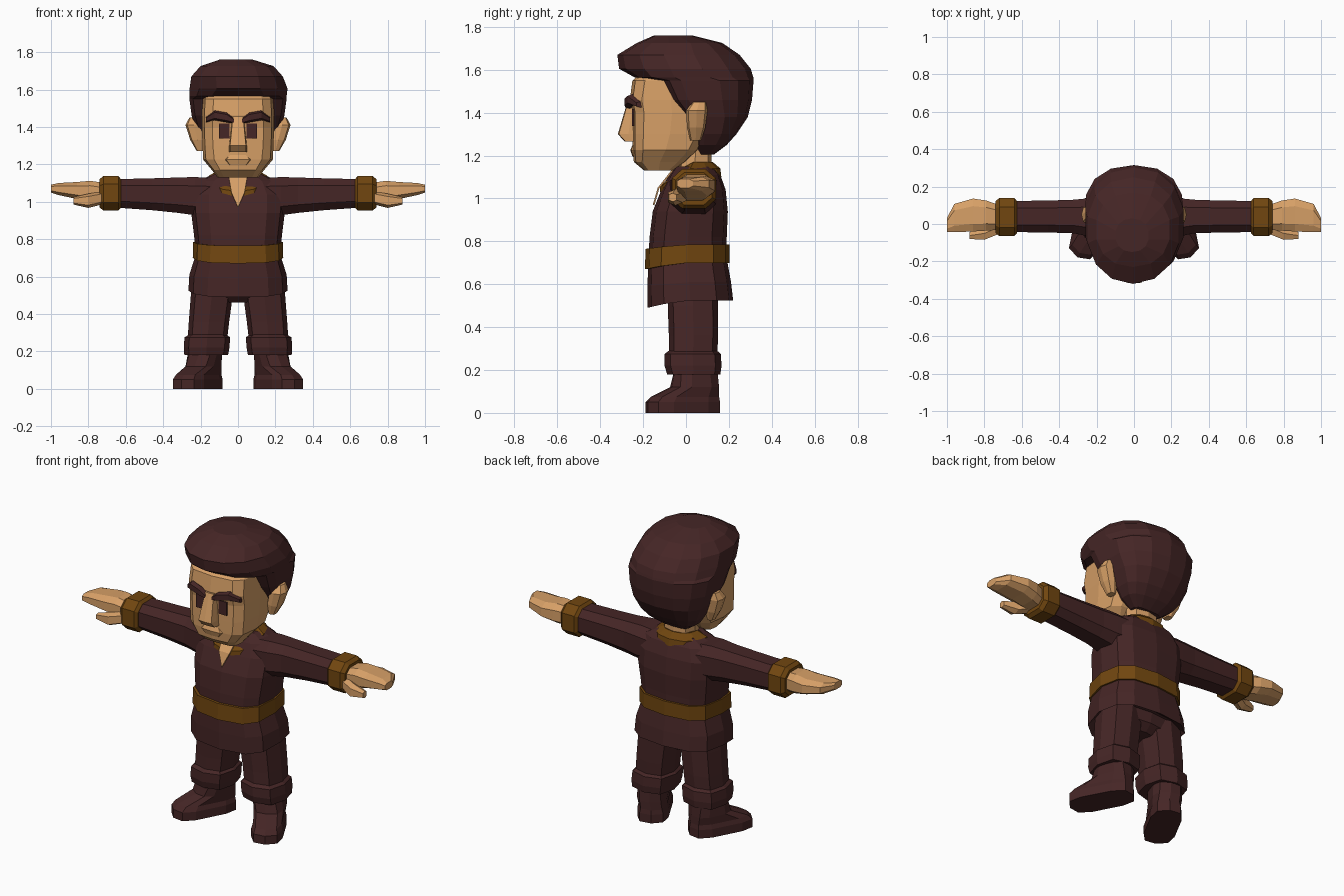
import bpy, bmesh, math
from mathutils import Vector


def material(name, color):
    m = bpy.data.materials.new(name)
    m.diffuse_color = (*color, 1)
    return m


DARK = material("dark_maroon_cloth", (0.060, 0.019, 0.019))
SKIN = material("warm_skin", (0.68, 0.35, 0.135))
TRIM = material("brown_trim", (0.165, 0.062, 0.005))


def spow(v, e):
    return math.copysign(abs(v) ** e, v) if abs(v) > 1e-6 else 0.0


def level(z, hw, yf, yb, cx=0, e=0.7, eb=None, n=12, drop=0, rot=0):
    """Horizontal outline from front yf to back yb; drop lowers its front."""
    cy, hd = (yf + yb) / 2, (yb - yf) / 2
    a, pts = math.radians(rot), []
    for i in range(n):
        t = 2 * math.pi * i / n
        f = math.cos(t)
        ex = e if f > -0.01 or eb is None else eb
        x, y = hw * spow(math.sin(t), ex), -hd * spow(f, ex)
        pts.append(Vector((cx + x * math.cos(a) - y * math.sin(a),
                           cy + x * math.sin(a) + y * math.cos(a),
                           z - drop * max(0, f))))
    return pts


def slice_x(x, y, z, hy, hz, e=0.7, n=8):
    """Outline standing across the x axis."""
    return [Vector((x, y + hy * spow(math.cos(t), e), z + hz * spow(math.sin(t), e)))
            for t in (2 * math.pi * (i + 0.5) / n for i in range(n))]


def finish(name, bm, mat, mirror=False):
    bmesh.ops.recalc_face_normals(bm, faces=bm.faces)
    me = bpy.data.meshes.new(name)
    bm.to_mesh(me)
    bm.free()
    me.materials.append(mat)
    ob = bpy.data.objects.new(name, me)
    bpy.context.collection.objects.link(ob)
    if mirror:
        ob.modifiers.new("mirror", 'MIRROR').use_mirror_merge = False
    return ob


def loft(name, rings, mat, mirror=False):
    bm = bmesh.new()
    rows = [[bm.verts.new(p) for p in r] for r in rings]
    n = len(rows[0])
    for a, b in zip(rows, rows[1:]):
        for i in range(n):
            j = (i + 1) % n
            bm.faces.new((a[i], a[j], b[j], b[i]))
    bm.faces.new(rows[0])
    bm.faces.new(rows[-1])
    return finish(name, bm, mat, mirror)


# Tunic: recessed hem, skirt, waist, chest and shoulders
loft("tunic", [
    level(0.56, 0.22, -0.13, 0.17, drop=0.02),
    level(0.525, 0.265, -0.18, 0.22, drop=0.035),
    level(0.61, 0.26, -0.18, 0.21, drop=0.02),
    level(0.72, 0.225, -0.175, 0.19),
    level(0.82, 0.235, -0.17, 0.19),
    level(0.94, 0.25, -0.155, 0.195),
    level(1.04, 0.25, -0.115, 0.185),
    level(1.11, 0.21, -0.08, 0.16),
    level(1.15, 0.13, -0.05, 0.13)], DARK)

# Belt
loft("belt", [
    level(0.70, 0.228, -0.175, 0.19, drop=0.03),
    level(0.70, 0.242, -0.192, 0.203, drop=0.03),
    level(0.785, 0.24, -0.188, 0.203, drop=0.02),
    level(0.785, 0.228, -0.17, 0.19, drop=0.02)], TRIM)

# Collar and the open neckline
loft("collar", [
    level(1.10, 0.16, -0.122, 0.165, e=0.9, drop=0.07),
    level(1.14, 0.155, -0.12, 0.16, e=0.9, drop=0.085),
    level(1.17, 0.10, -0.055, 0.125, e=0.9, drop=0.05)], TRIM)
bm = bmesh.new()
vs = [bm.verts.new(p) for p in ((-0.05, -0.065, 1.135), (0.05, -0.065, 1.135),
                                (0.035, -0.132, 1.05), (0, -0.155, 0.97),
                                (-0.035, -0.132, 1.05))]
bm.faces.new((vs[0], vs[1], vs[2], vs[4]))
bm.faces.new((vs[4], vs[2], vs[3]))
finish("neckline", bm, SKIN).modifiers.new("thick", 'SOLIDIFY').thickness = 0.008

# Sleeves, cuffs, hands and thumbs
loft("sleeve", [
    slice_x(0.12, 0.035, 1.03, 0.12, 0.10),
    slice_x(0.23, 0.035, 1.03, 0.11, 0.108),
    slice_x(0.32, 0.04, 1.035, 0.095, 0.10),
    slice_x(0.46, 0.04, 1.04, 0.09, 0.09),
    slice_x(0.66, 0.04, 1.045, 0.088, 0.08)], DARK, True)
loft("cuff", [
    slice_x(0.625, 0.037, 1.045, 0.09, 0.08),
    slice_x(0.64, 0.037, 1.045, 0.108, 0.097),
    slice_x(0.72, 0.037, 1.045, 0.108, 0.097),
    slice_x(0.74, 0.037, 1.045, 0.09, 0.08)], TRIM, True)
loft("hand", [
    slice_x(0.72, 0.035, 1.045, 0.07, 0.06),
    slice_x(0.79, 0.045, 1.055, 0.085, 0.06),
    slice_x(0.86, 0.048, 1.06, 0.093, 0.048),
    slice_x(0.96, 0.032, 1.068, 0.08, 0.034),
    slice_x(1.0, -0.005, 1.07, 0.04, 0.022)], SKIN, True)
loft("thumb", [
    slice_x(0.73, -0.02, 1.02, 0.04, 0.035, n=6),
    slice_x(0.80, -0.05, 1.005, 0.038, 0.038, n=6),
    slice_x(0.88, -0.062, 1.005, 0.02, 0.02, n=6)], SKIN, True)

# Trousers, rolled cuffs and splayed boots
loft("pelvis", [level(0.46, 0.06, -0.04, 0.10), level(0.50, 0.17, -0.08, 0.14),
                level(0.60, 0.21, -0.12, 0.16)], DARK)
loft("trouser_leg", [
    level(0.60, 0.11, -0.085, 0.15, 0.13, n=8),
    level(0.50, 0.112, -0.085, 0.15, 0.14, n=8),
    level(0.36, 0.108, -0.08, 0.15, 0.155, n=8),
    level(0.25, 0.105, -0.08, 0.145, 0.165, n=8)], DARK, True)
loft("trouser_cuff", [
    level(0.18, 0.09, -0.06, 0.145, 0.168, n=8),
    level(0.18, 0.117, -0.088, 0.16, 0.17, n=8),
    level(0.22, 0.122, -0.10, 0.166, 0.168, n=8),
    level(0.275, 0.122, -0.10, 0.162, 0.164, n=8),
    level(0.29, 0.10, -0.08, 0.145, 0.162, n=8)], DARK, True)
loft("boot", [
    level(0.0, 0.088, -0.20, 0.17, 0.215, e=0.6, n=10, rot=28),
    level(0.05, 0.088, -0.20, 0.17, 0.215, e=0.6, n=10, rot=28),
    level(0.075, 0.08, -0.175, 0.165, 0.21, e=0.6, n=10, rot=28),
    level(0.12, 0.085, -0.075, 0.155, 0.185, e=0.7, n=10, rot=24),
    level(0.22, 0.085, -0.05, 0.145, 0.172, e=0.7, n=10, rot=15)], DARK, True)

# Neck and head
loft("neck", [level(1.06, 0.10, -0.055, 0.12, n=8), level(1.15, 0.09, -0.04, 0.12, n=8),
              level(1.28, 0.09, -0.02, 0.12, n=8)], SKIN)
loft("head", [
    level(1.13, 0.11, -0.195, -0.06, e=0.55),
    level(1.17, 0.14, -0.243, 0.0, e=0.55),
    level(1.225, 0.186, -0.25, 0.06, e=0.55),
    level(1.30, 0.19, -0.25, 0.10, e=0.5),
    level(1.40, 0.193, -0.25, 0.12, e=0.5),
    level(1.46, 0.193, -0.262, 0.12, e=0.5),
    level(1.55, 0.19, -0.25, 0.12, e=0.55),
    level(1.62, 0.14, -0.17, 0.10, e=0.6)], SKIN)
loft("nose", [
    level(1.455, 0.03, -0.272, -0.22, e=0.3, n=8),
    level(1.30, 0.047, -0.318, -0.22, e=0.3, n=8),
    level(1.265, 0.047, -0.285, -0.22, e=0.3, n=8)], SKIN)
loft("lips", [
    level(1.195, 0.05, -0.25, -0.2, e=0.5, n=8),
    level(1.225, 0.075, -0.26, -0.2, e=0.5, n=8),
    level(1.25, 0.05, -0.25, -0.2, e=0.5, n=8)], SKIN)
loft("ear", [
    level(1.27, 0.02, 0.02, 0.07, 0.20, n=8),
    level(1.33, 0.04, 0.005, 0.09, 0.215, n=8),
    level(1.41, 0.045, 0.0, 0.10, 0.236, n=8),
    level(1.45, 0.028, 0.03, 0.095, 0.232, n=8)], SKIN, True)

# Eyebrows and eyes
loft("eyebrow", [
    slice_x(0.022, -0.262, 1.432, 0.022, 0.014, n=6),
    slice_x(0.06, -0.264, 1.45, 0.025, 0.026, n=6),
    slice_x(0.125, -0.248, 1.462, 0.028, 0.026, n=6),
    slice_x(0.172, -0.212, 1.438, 0.022, 0.014, n=6)], DARK, True)
bm = bmesh.new()
bmesh.ops.create_cube(bm, size=1)
for v in bm.verts:
    v.co = Vector((0.073 + v.co.x * 0.055, -0.2465 + v.co.y * 0.009, 1.378 + v.co.z * 0.08))
finish("eye", bm, DARK, True)

# Hair: nape, sides with sideburns, overhanging swept fringe, crown
loft("hair", [
    level(1.205, 0.09, 0.06, 0.13, e=0.6, n=14),
    level(1.25, 0.155, 0.045, 0.19, e=0.5, eb=0.8, n=14),
    level(1.30, 0.19, 0.045, 0.235, e=0.4, eb=0.85, n=14),
    level(1.38, 0.225, 0.0, 0.288, e=0.35, eb=0.9, n=14),
    level(1.46, 0.25, -0.065, 0.308, e=0.35, eb=0.9, n=14),
    level(1.55, 0.262, -0.11, 0.315, e=0.35, eb=0.9, n=14),
    level(1.565, 0.265, -0.24, 0.314, e=0.75, eb=0.9, n=14),
    level(1.605, 0.268, -0.312, 0.302, 0.003, e=1.0, eb=0.9, n=14),
    level(1.67, 0.25, -0.32, 0.25, -0.005, e=0.95, eb=0.9, n=14),
    level(1.725, 0.20, -0.23, 0.17, -0.005, e=0.9, n=14),
    level(1.76, 0.09, -0.15, 0.03, -0.01, e=0.9, n=14)], DARK)
